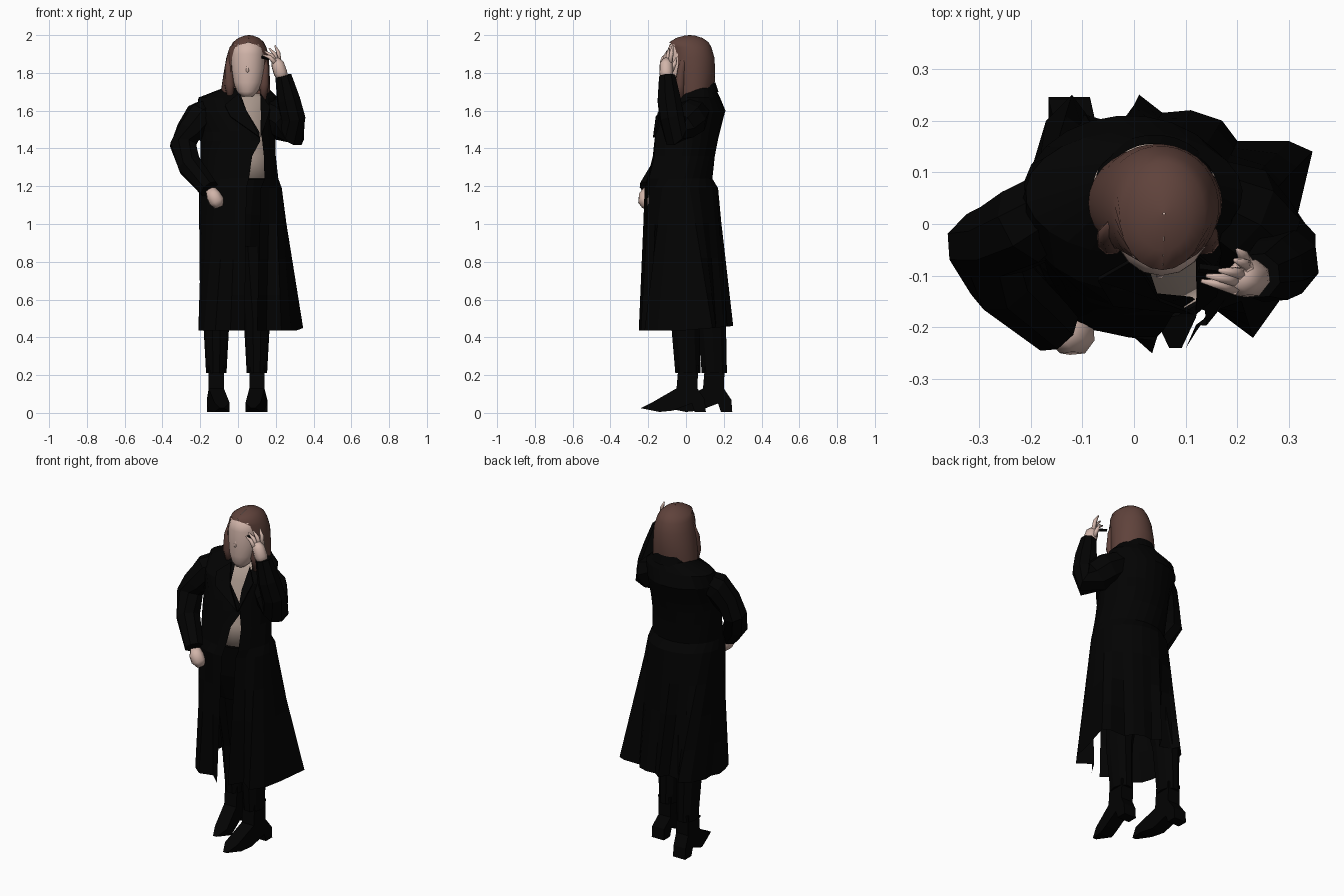
import bpy, bmesh, math
from mathutils import Vector


def material(name, rgb):
    m = bpy.data.materials.new(name)
    m.diffuse_color = (*rgb, 1)
    return m


BLACK = material("black cloth", (0.0008, 0.0008, 0.0008))
HAIR = material("brown hair", (0.115, 0.055, 0.044))
SKIN = material("skin", (0.64, 0.46, 0.40))
TOP = material("beige top", (0.42, 0.33, 0.28))


def finish(name, bm, mat, smooth=False):
    bmesh.ops.recalc_face_normals(bm, faces=bm.faces)
    me = bpy.data.meshes.new(name)
    bm.to_mesh(me)
    bm.free()
    me.materials.append(mat)
    for p in me.polygons:
        p.use_smooth = smooth
    ob = bpy.data.objects.new(name, me)
    bpy.context.collection.objects.link(ob)
    return ob


def loft(name, rings, mat, closed=True, caps=True, smooth=False):
    """Skin a list of equally long point rings."""
    bm = bmesh.new()
    rows = [[bm.verts.new(p) for p in r] for r in rings]
    n = len(rows[0])
    for a, b in zip(rows, rows[1:]):
        for i in range(n if closed else n - 1):
            j = (i + 1) % n
            bm.faces.new((a[i], a[j], b[j], b[i]))
    if caps:
        bm.faces.new(rows[0])
        bm.faces.new(rows[-1])
    return finish(name, bm, mat, smooth)


def ellipse(z, cx, cy, rx, ry, n=16):
    return [Vector((cx + rx * math.cos(2 * math.pi * i / n),
                    cy + ry * math.sin(2 * math.pi * i / n), z)) for i in range(n)]


def open_ring(z, cx, cy, rx, ry, x0, x1, n=24):
    """Ellipse with a front gap between x0 and x1, starting at x1."""
    a = -math.acos((x1 - cx) / rx)
    b = 2 * math.pi - math.acos((x0 - cx) / rx)
    return [Vector((cx + rx * math.cos(a + (b - a) * i / (n - 1)),
                    cy + ry * math.sin(a + (b - a) * i / (n - 1)), z)) for i in range(n)]


def tube(name, path, mat, n=8, smooth=False):
    """Tube through (x, y, z, radius) stations."""
    pts = [Vector(p[:3]) for p in path]
    rings = []
    for i, p in enumerate(pts):
        d = (pts[min(i + 1, len(pts) - 1)] - pts[max(i - 1, 0)]).normalized()
        u = d.cross(Vector((0.3, 1, 0.1))).normalized()
        v = d.cross(u)
        rings.append([p + path[i][3] * (u * math.cos(2 * math.pi * k / n) + v * math.sin(2 * math.pi * k / n))
                      for k in range(n)])
    return loft(name, rings, mat, smooth=smooth)


# Coat: open-front upper body, then a skirt blending into a folded hem
upper = [
    (1.72, 0.04, 0.07, 0.12, 0.085, 0.00, 0.12),
    (1.67, 0.00, 0.06, 0.21, 0.12, 0.02, 0.12),
    (1.60, -0.01, 0.04, 0.21, 0.17, 0.045, 0.125),
    (1.49, 0.00, 0.01, 0.20, 0.17, 0.112, 0.122),
    (1.44, 0.00, 0.00, 0.20, 0.168, 0.118, 0.128),
    (1.36, 0.00, -0.012, 0.20, 0.165, 0.075, 0.137),
    (1.24, 0.01, -0.03, 0.205, 0.17, 0.057, 0.14),
    (1.19, 0.012, -0.025, 0.22, 0.195, 0.045, 0.12),
]
hem = [(0.10, -0.24), (0.15, -0.16), (0.23, -0.22), (0.28, -0.15), (0.305, -0.03), (0.345, 0.14),
       (0.30, 0.16), (0.20, 0.16), (0.17, 0.20), (0.11, 0.22), (0.055, 0.215),
       (0.01, 0.25), (-0.02, 0.19), (-0.09, 0.21), (-0.12, 0.25), (-0.17, 0.20), (-0.20, 0.10),
       (-0.19, 0.03), (-0.21, -0.02), (-0.20, -0.09), (-0.18, -0.15), (-0.12, -0.20), (-0.04, -0.18),
       (0.035, -0.25)]
rings = [open_ring(*u) for u in upper]
for r in rings[2:7]:                      # front edges stand forward of the body
    r[0].y -= 0.035
    r[1].y -= 0.015
    r[-1].y -= 0.01
waist = rings[-1]
bottom = [Vector((x, y, 0.435 + 0.1 * max(y, 0))) for x, y in hem]
rings += [[w.lerp(h, t) for w, h in zip(waist, bottom)] for t in (0.25, 0.5, 0.75, 1)]
loft("coat", rings, BLACK, closed=False, caps=False)

# Collar standing behind the neck
collar = [open_ring(z, 0.04, 0.075, r, r * 0.85, 0.0, 0.08)[5:19] for z, r in ((1.70, 0.115), (1.75, 0.095))]
loft("collar", collar, BLACK, closed=False, caps=False)

# Lapels folded along the opening
for name, pts in (
    ("right_lapel", [(0.0, -0.07, 1.69), (-0.07, -0.11, 1.63), (-0.04, -0.16, 1.57),
                     (0.115, -0.175, 1.46), (0.05, -0.15, 1.59)]),
    ("left_lapel", [(0.12, -0.06, 1.69), (0.17, -0.10, 1.62), (0.16, -0.14, 1.57),
                    (0.12, -0.175, 1.46), (0.122, -0.14, 1.58)])):
    bm = bmesh.new()
    bm.faces.new([bm.verts.new(p) for p in pts])
    finish(name, bm, BLACK).modifiers.new("thickness", 'SOLIDIFY').thickness = 0.008

# Beige top inside the coat, flatter at the chest, and trouser hips below it
depth = (0.9, 0.78, 0.8, 0.85, 0.88, 0.9)
body = [ellipse(u[0], u[1], u[2], u[3] * 0.9, u[4] * d) for u, d in zip(upper[1:-1], depth)]
loft("top", [ellipse(1.69, 0.045, 0.05, 0.08, 0.07)] + body, TOP, smooth=True)
loft("hips", [ellipse(1.235, 0.01, -0.025, 0.195, 0.165), ellipse(1.05, 0.0, -0.015, 0.18, 0.155),
              ellipse(0.88, 0.0, 0.02, 0.165, 0.13)], BLACK)

# Trouser legs and pointed heeled boots
boot = [(-0.25, 0.025), (-0.19, 0.055), (-0.06, 0.13), (-0.05, 0.25), (0.055, 0.25), (0.05, 0.13),
        (0.09, 0.07), (0.095, 0.005), (0.035, 0.005), (0.02, 0.05), (-0.08, 0.012), (-0.15, 0.005)]
for side, x, y, tx, hx in (("right", -0.115, 0.15, 0.03, -0.01), ("left", 0.10, 0.01, -0.02, 0.015)):
    loft(side + "_trouser_leg", [
        ellipse(0.95, x * 0.75, 0.03 + 0.1 * y, 0.09, 0.11, 10),
        ellipse(0.5, x, y - 0.015, 0.07, 0.08, 10),
        ellipse(0.21, x, y, 0.054, 0.07, 10)], BLACK)
    bm = bmesh.new()
    sides = []
    for s in (-1, 1):
        row = []
        for py, pz in boot:
            shift = tx if py < -0.1 else (hx if pz < 0.1 and py > 0 else 0)
            half = 0.012 if py < -0.2 else 0.04
            row.append(bm.verts.new((x + shift + s * half, y + py, pz)))
        sides.append(row)
    for i in range(len(boot)):
        j = (i + 1) % len(boot)
        bm.faces.new((sides[0][i], sides[0][j], sides[1][j], sides[1][i]))
    for s in sides:
        bm.faces.new(s)
    finish(side + "_boot", bm, BLACK)

# Sleeves: one bent to the hip, one raised to the head
tube("right_sleeve", [(-0.14, 0.05, 1.605, 0.07), (-0.20, 0.0, 1.57, 0.084), (-0.255, -0.03, 1.49, 0.076),
                      (-0.292, -0.04, 1.42, 0.072), (-0.255, -0.11, 1.31, 0.068),
                      (-0.152, -0.20, 1.185, 0.054)], BLACK)
tube("left_sleeve", [(0.12, 0.06, 1.61, 0.075), (0.20, 0.02, 1.56, 0.10), (0.25, -0.03, 1.52, 0.092),
                     (0.29, -0.055, 1.475, 0.074), (0.292, -0.075, 1.56, 0.068), (0.267, -0.09, 1.66, 0.064),
                     (0.24, -0.10, 1.785, 0.045)], BLACK)

# Resting fist
tube("right_hand", [(-0.145, -0.20, 1.18, 0.028), (-0.13, -0.212, 1.15, 0.040), (-0.113, -0.212, 1.12, 0.043),
                    (-0.10, -0.21, 1.09, 0.024)], SKIN, 8, True)

# Raised hand with fingers reaching to the forehead
tube("left_palm", [(0.24, -0.10, 1.76, 0.028), (0.225, -0.105, 1.80, 0.038), (0.21, -0.105, 1.845, 0.036),
                   (0.195, -0.10, 1.87, 0.022)], SKIN, 8, True)
tips = [(0.13, -0.11, 1.895), (0.14, -0.10, 1.915), (0.165, -0.09, 1.93), (0.195, -0.07, 1.945)]
for i, tip in enumerate(tips):
    base = Vector((0.195 + 0.008 * i, -0.125 + 0.014 * i, 1.855))
    mid = base.lerp(Vector(tip), 0.5) + Vector((0.006, 0, 0.008))
    tube(f"finger_{i + 1}", [(*base, 0.013), (*mid, 0.011), (*tip, 0.004)], SKIN, 6, True)
tube("thumb", [(0.22, -0.08, 1.81, 0.014), (0.21, -0.06, 1.85, 0.011), (0.20, -0.05, 1.88, 0.004)],
     SKIN, 6, True)

# Small dark item held between the fingers and the temple
tube("held_item", [(0.125, -0.085, 1.885, 0.009), (0.165, -0.09, 1.875, 0.009)], BLACK, 4)

# Neck, face and nose
tube("neck", [(0.045, 0.04, 1.60, 0.06), (0.047, 0.025, 1.69, 0.048), (0.05, 0.02, 1.76, 0.05)], SKIN, 10, True)
loft("face", [ellipse(*r) for r in (
    (1.675, 0.05, -0.045, 0.028, 0.03), (1.70, 0.05, -0.035, 0.055, 0.055),
    (1.75, 0.052, -0.02, 0.078, 0.08), (1.82, 0.053, -0.012, 0.090, 0.088),
    (1.90, 0.053, -0.008, 0.090, 0.092), (1.95, 0.054, 0.0, 0.078, 0.088),
    (1.975, 0.055, 0.02, 0.04, 0.05))], SKIN, smooth=True)
tube("nose", [(0.05, -0.092, 1.85, 0.005), (0.05, -0.097, 1.81, 0.009), (0.05, -0.09, 1.80, 0.006)],
     SKIN, 6, True)

# Long hair with an open front, closing over the forehead
locks = [open_ring(*r) for r in (
    (1.675, 0.039, 0.042, 0.128, 0.10, -0.045, 0.125),
    (1.72, 0.041, 0.041, 0.129, 0.11, -0.045, 0.13),
    (1.80, 0.046, 0.038, 0.122, 0.117, -0.038, 0.137),
    (1.88, 0.051, 0.033, 0.113, 0.118, -0.032, 0.137),
    (1.935, 0.053, 0.022, 0.098, 0.113, -0.018, 0.122),
    (1.962, 0.055, 0.016, 0.083, 0.105, 0.0549, 0.0551),
    (1.985, 0.057, 0.018, 0.055, 0.070, 0.0569, 0.0571),
    (1.998, 0.058, 0.020, 0.02, 0.025, 0.0579, 0.0581),
    (2.0, 0.058, 0.020, 0.002, 0.002, 0.0579, 0.0581))]
for i in range(24):
    locks[0][i].z += 0.02 * (i % 3 - 1)
loft("hair", locks, HAIR, closed=False, caps=False, smooth=True)

# Front strands framing the face, tucked against the cheeks
for side, x, s in (("right", -0.045, -1), ("left", 0.138, 1)):
    tube(side + "_strand", [(x, 0.0, 1.91, 0.008), (x + s * 0.004, -0.022, 1.83, 0.022),
                            (x, -0.032, 1.74, 0.028), (x - s * 0.004, -0.025, 1.655, 0.014)], HAIR, 8, True)
